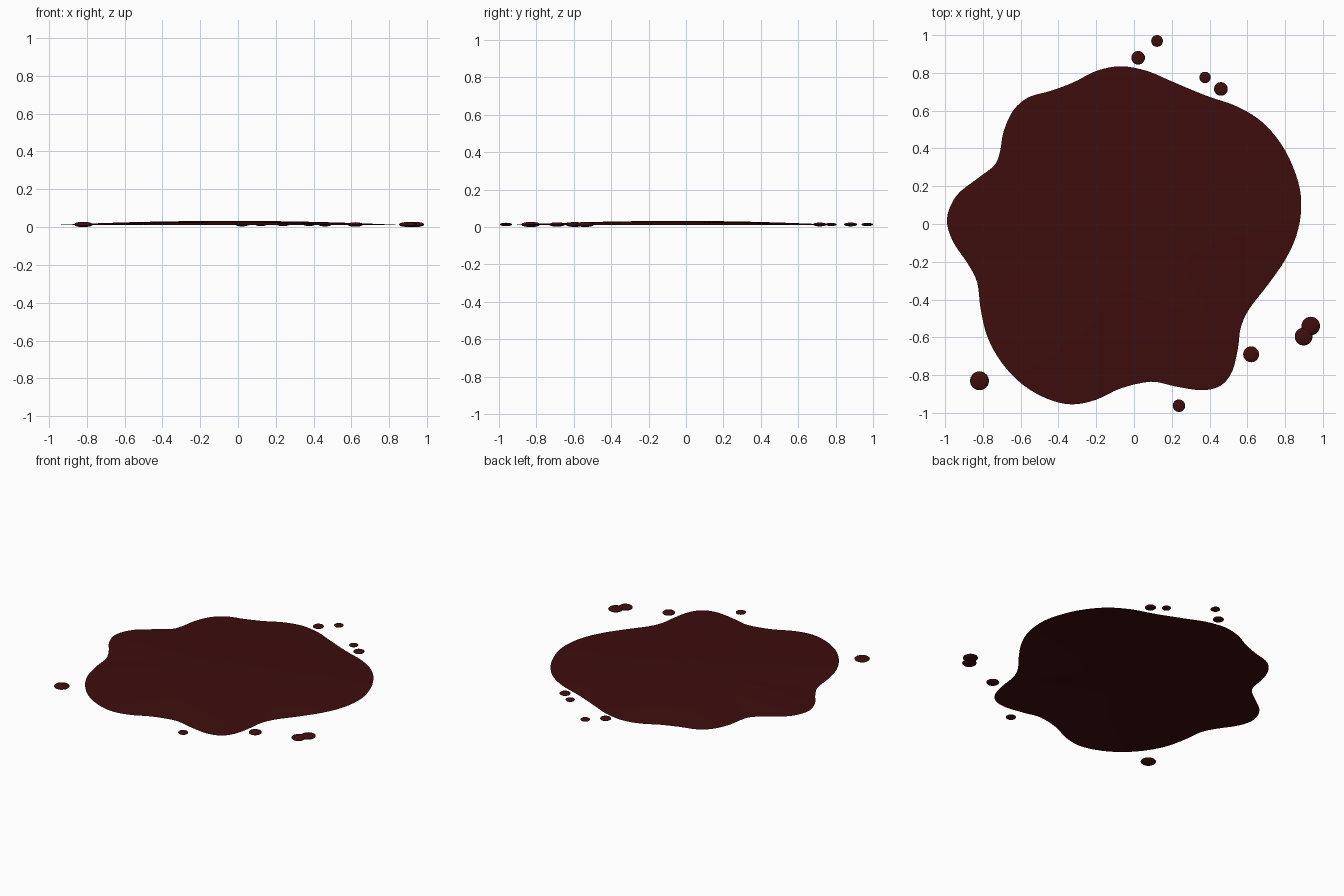
import bpy, bmesh
from mathutils import Vector, Matrix

if "Cube" in bpy.data.objects:
    bpy.data.objects.remove(bpy.data.objects["Cube"])

mat = bpy.data.materials.new("dark red liquid")
mat.diffuse_color = (0.048, 0.004, 0.004, 1)
mat.use_nodes = True
mat.node_tree.nodes["Principled BSDF"].inputs["Base Color"].default_value = mat.diffuse_color

# Puddle outline, counter-clockwise from the right
OUTLINE = [
    (.885, .08), (.87, .22), (.80, .39), (.69, .53), (.55, .62), (.38, .68), (.20, .755),
    (.07, .81), (-.07, .835), (-.20, .81), (-.32, .75), (-.44, .705), (-.56, .67),
    (-.64, .60), (-.69, .49), (-.71, .38), (-.74, .31), (-.83, .24), (-.94, .15),
    (-.99, .03), (-.96, -.09), (-.88, -.21), (-.83, -.31), (-.812, -.45), (-.775, -.60),
    (-.70, -.735), (-.59, -.85), (-.46, -.925), (-.33, -.955), (-.20, -.93), (-.07, -.87),
    (.09, -.835), (.22, -.86), (.36, -.88), (.46, -.855), (.52, -.78), (.55, -.66),
    (.565, -.55), (.61, -.45), (.71, -.32), (.80, -.19), (.86, -.06)]
# Droplets: x, y, radius
DROPS = [(.022, .88, .036), (.122, .969, .031), (.376, .776, .030), (.46, .715, .036),
         (.936, -.54, .049), (.898, -.596, .047), (.62, -.69, .042), (.238, -.962, .033),
         (-.818, -.83, .050)]


def smooth_loop(points, steps):
    """Closed Catmull-Rom loop through the points."""
    pts = [Vector(p) for p in points]
    n, out = len(pts), []
    for i in range(n):
        a, b, c, d = (pts[(i + k) % n] for k in (-1, 0, 1, 2))
        for s in range(steps):
            t = s / steps
            out.append(0.5 * (2 * b + (c - a) * t + (2 * a - 5 * b + 4 * c - d) * t ** 2
                              + (3 * b - a - 3 * c + d) * t ** 3))
    return out


def finish(bm, name):
    for f in bm.faces:
        f.smooth = True
    mesh = bpy.data.meshes.new(name)
    bm.to_mesh(mesh)
    bm.free()
    mesh.materials.append(mat)
    obj = bpy.data.objects.new(name, mesh)
    bpy.context.collection.objects.link(obj)
    return obj


# Puddle: thin low dome made of shrinking rings
loop = smooth_loop(OUTLINE, 4)
centre = Vector((-.04, -.04))
rings = 16
bm = bmesh.new()
rows = []
for r in range(rings, 0, -1):
    t = r / rings
    z = 0.010 + 0.023 * (1 - t ** 2)
    rows.append([bm.verts.new((*(centre + (p - centre) * t), z)) for p in loop])
n = len(loop)
for low, high in zip(rows, rows[1:]):
    for i in range(n):
        j = (i + 1) % n
        bm.faces.new((low[i], low[j], high[j], high[i]))
tip = bm.verts.new((*centre, 0.033))
for i in range(n):
    bm.faces.new((rows[-1][i], rows[-1][(i + 1) % n], tip))
finish(bm, "puddle")

# Droplets: flattened spheres around the puddle
for k, (x, y, r) in enumerate(DROPS):
    bm = bmesh.new()
    bmesh.ops.create_uvsphere(bm, u_segments=32, v_segments=16, radius=1,
                              matrix=Matrix.Translation((x, y, 0.014))
                              @ Matrix.Diagonal((r, r, r * 0.28, 1)))
    finish(bm, f"droplet_{k + 1}")
